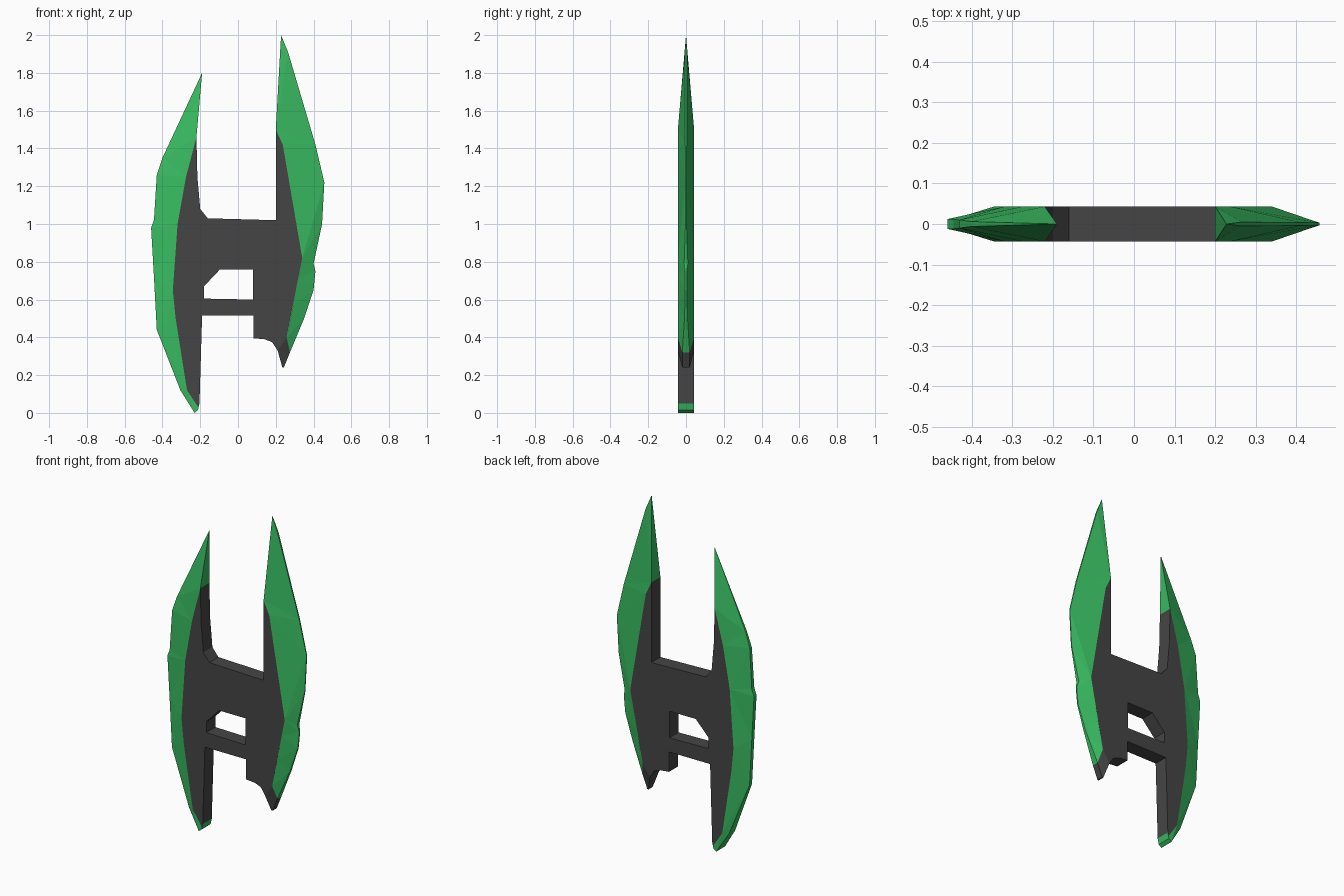
import bpy, bmesh

if "Cube" in bpy.data.objects:
    bpy.data.objects.remove(bpy.data.objects["Cube"])

T = 0.043  # half thickness of the plate


def finish(bm, name, colour):
    bmesh.ops.recalc_face_normals(bm, faces=bm.faces)
    me = bpy.data.meshes.new(name)
    bm.to_mesh(me)
    bm.free()
    ob = bpy.data.objects.new(name, me)
    bpy.context.collection.objects.link(ob)
    mat = bpy.data.materials.new(name + "_colour")
    mat.diffuse_color = colour
    mat.use_nodes = True
    mat.node_tree.nodes["Principled BSDF"].inputs["Base Color"].default_value = mat.diffuse_color
    me.materials.append(mat)
    return ob


def plate(name, loops, colour):
    """Fill outline and hole loops (x, z), then extrude through the thickness."""
    bm = bmesh.new()
    for pts in loops:
        vs = [bm.verts.new((x, -T, z)) for x, z in pts]
        for a, b in zip(vs, vs[1:] + vs[:1]):
            bm.edges.new((a, b))
    bmesh.ops.triangle_fill(bm, edges=bm.edges[:], use_beauty=True)
    ext = bmesh.ops.extrude_face_region(bm, geom=bm.faces[:])
    for v in ext["geom"]:
        if isinstance(v, bmesh.types.BMVert):
            v.co.y = T
    # the short right prong narrows towards its tip
    for v in bm.verts:
        if v.co.x > 0.2 and v.co.z < 0.33:
            v.co.y *= 0.45
    return finish(bm, name, colour)


def blade(name, sections, colour):
    """Loft (inner xz, inner half width, outer xz, outer half width) sections."""
    bm = bmesh.new()
    cache = {}

    def vert(x, y, z):
        key = (round(x, 4), round(y, 4), round(z, 4))
        if key not in cache:
            cache[key] = bm.verts.new(key)
        return cache[key]

    def face(*vs):
        vs = list(dict.fromkeys(vs))
        if len(vs) > 2 and not bm.faces.get(vs):
            bm.faces.new(vs)

    rings = []
    for (ix, iz), it, (ox, oz), ot in sections:
        rings.append([vert(ix, -it, iz), vert(ox, -ot, oz),
                      vert(ox, ot, oz), vert(ix, it, iz)])
    for n, (a, b) in enumerate(zip(rings, rings[1:])):
        # the inner wall is only exposed at the free tip
        for k in range(4 if n == 0 else 3):
            j = (k + 1) % 4
            face(a[k], a[j], b[j], b[k])
    face(*rings[-1])
    bmesh.ops.triangulate(bm, faces=[f for f in bm.faces if len(f.verts) > 3])
    return finish(bm, name, colour)


GREY = (0.06, 0.06, 0.06, 1)
GREEN = (0.04, 0.5, 0.12, 1)

# Dark H-shaped frame with a window
outline = [(-0.22, 1.46), (-0.275, 1.25), (-0.32, 1.0), (-0.345, 0.65),
           (-0.33, 0.5), (-0.27, 0.12), (-0.21, 0.03), (-0.204, 0.05),
           (-0.19, 0.515), (0.083, 0.515), (0.083, 0.395), (0.14, 0.39),
           (0.18, 0.375), (0.21, 0.33), (0.235, 0.24), (0.243, 0.24),
           (0.275, 0.32), (0.257, 0.4), (0.34, 0.82), (0.237, 1.42),
           (0.2, 1.5), (0.2, 1.02), (-0.16, 1.03), (-0.2, 1.08),
           (-0.215, 1.25)]
window = [(-0.18, 0.605), (0.08, 0.6), (0.08, 0.76), (-0.095, 0.76),
          (-0.18, 0.67)]
plate("frame", [outline, window], GREY)

# Left blade, from tip to foot
blade("left_blade", [
    ((-0.19, 1.8), 0, (-0.19, 1.8), 0),
    ((-0.22, 1.46), T, (-0.40, 1.35), 0.006),
    ((-0.275, 1.25), T, (-0.43, 1.26), 0.01),
    ((-0.32, 1.0), T, (-0.445, 1.02), 0.012),
    ((-0.32, 1.0), T, (-0.46, 0.98), 0.012),
    ((-0.345, 0.65), T, (-0.445, 0.72), 0.012),
    ((-0.33, 0.5), T, (-0.43, 0.44), 0.012),
    ((-0.27, 0.12), T, (-0.305, 0.12), 0.03),
    ((-0.21, 0.03), T, (-0.23, 0.0), T),
    ((-0.204, 0.05), T, (-0.212, 0.015), T)], GREEN)

# Right blade, from tip to foot
blade("right_blade", [
    ((0.228, 2.0), 0, (0.228, 2.0), 0),
    ((0.2, 1.5), T, (0.265, 1.91), 0.005),
    ((0.237, 1.42), T, (0.41, 1.42), 0.004),
    ((0.34, 0.82), T, (0.457, 1.22), 0.003),
    ((0.34, 0.82), T, (0.445, 1.0), 0.003),
    ((0.34, 0.82), T, (0.4, 0.79), 0.01),
    ((0.34, 0.82), T, (0.41, 0.75), 0.004),
    ((0.32, 0.72), T, (0.4, 0.65), 0.004),
    ((0.29, 0.565), T, (0.35, 0.5), 0.008),
    ((0.257, 0.4), T, (0.275, 0.32), 0.0194)], GREEN)
